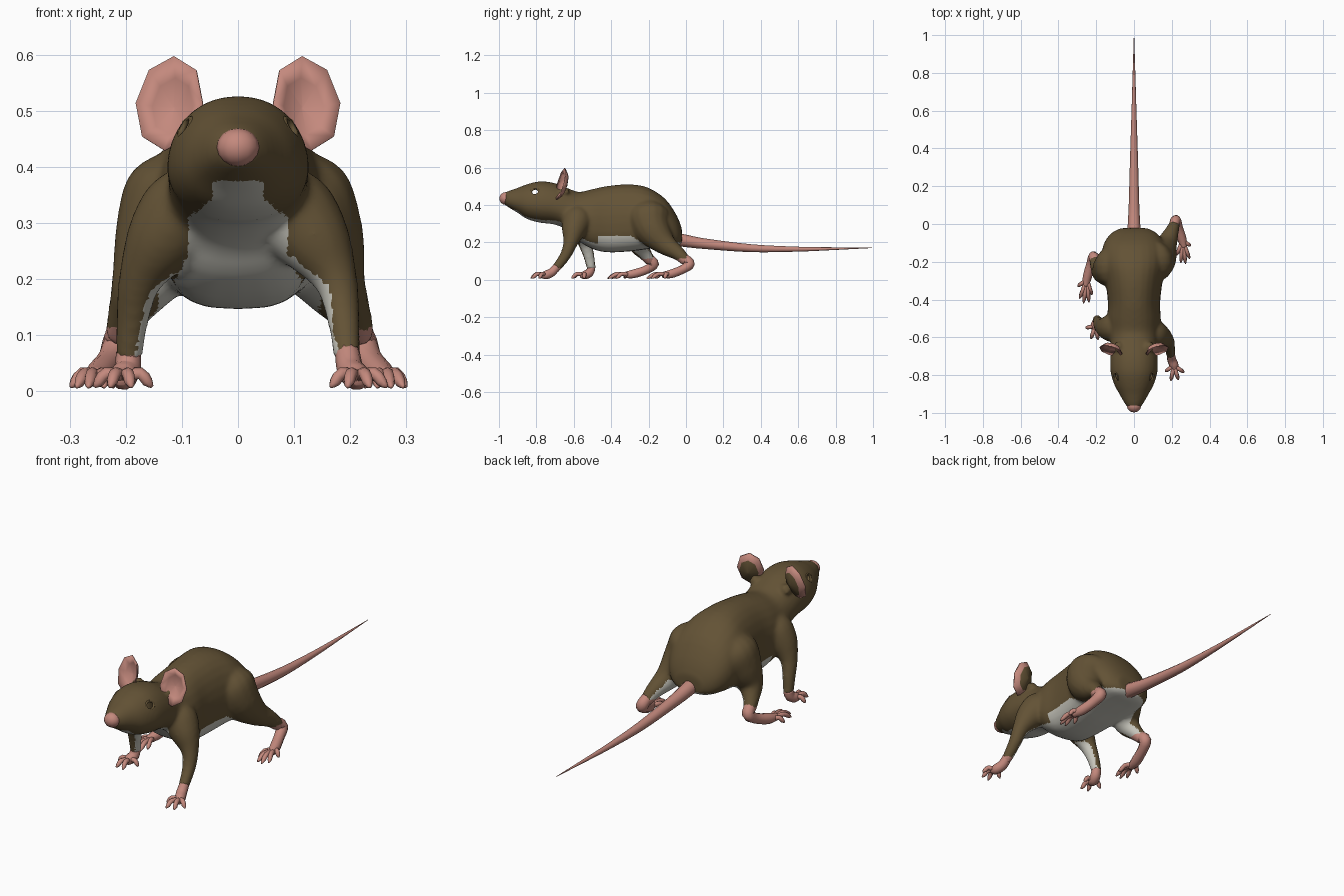
import bpy, bmesh, math
from mathutils import Vector

if "Cube" in bpy.data.objects:
    bpy.data.objects.remove(bpy.data.objects["Cube"])


def material(name, color):
    m = bpy.data.materials.new(name)
    m.diffuse_color = (*color, 1)
    m.use_nodes = True
    m.node_tree.nodes["Principled BSDF"].inputs["Base Color"].default_value = m.diffuse_color
    return m


BROWN = material("brown fur", (0.125, 0.085, 0.036))
WHITE = material("pale belly fur", (0.56, 0.55, 0.49))
PINK = material("pink skin", (0.55, 0.25, 0.205))


def smooth(pts, n=4):
    """Catmull-Rom interpolation of equal-length tuples."""
    p = [pts[0]] + list(pts) + [pts[-1]]
    out = []
    for i in range(1, len(p) - 2):
        for k in range(n):
            t = k / n
            out.append(tuple(0.5 * (2 * b + (c - a) * t + (2 * a - 5 * b + 4 * c - d) * t * t
                                    + (3 * b - a - 3 * c + d) * t ** 3)
                             for a, b, c, d in zip(p[i - 1], p[i], p[i + 1], p[i + 2])))
    return out + [tuple(pts[-1])]


def skin(bm, rings):
    """Bridge rings of points into a closed skin."""
    vs = [[bm.verts.new(c) for c in r] for r in rings]
    n = len(vs[0])
    for a, b in zip(vs, vs[1:]):
        for i in range(n):
            bm.faces.new((a[i], a[(i + 1) % n], b[(i + 1) % n], b[i]))
    bm.faces.new(vs[0][::-1])
    bm.faces.new(vs[-1])


def tube(bm, pts, seg=12, n=4, ref=(1, 0, 0)):
    """Round tube through (x, y, z, radius) points."""
    pts = smooth(pts, n)
    rings = []
    for i, p in enumerate(pts):
        t = (Vector(pts[min(i + 1, len(pts) - 1)][:3]) - Vector(pts[max(i - 1, 0)][:3])).normalized()
        a = Vector(ref)
        a = (a - t * a.dot(t)).normalized()
        b = t.cross(a)
        rings.append([Vector(p[:3]) + (a * math.cos(w) + b * math.sin(w)) * p[3]
                      for w in (2 * math.pi * k / seg for k in range(seg))])
    skin(bm, rings)


def finish(bm, name, mats):
    bmesh.ops.recalc_face_normals(bm, faces=bm.faces[:])
    for f in bm.faces:
        f.smooth = True
    me = bpy.data.meshes.new(name)
    bm.to_mesh(me)
    bm.free()
    for m in mats:
        me.materials.append(m)
    ob = bpy.data.objects.new(name, me)
    bpy.context.collection.objects.link(ob)
    return ob


# Torso and head: sections as (y, top, bottom, half width)
SECTIONS = [(-0.975, .463, .405, .030), (-0.95, .475, .388, .050), (-0.90, .492, .358, .078),
            (-0.85, .511, .325, .105), (-0.78, .527, .305, .125), (-0.70, .517, .295, .126),
            (-0.62, .485, .258, .124), (-0.57, .470, .205, .134), (-0.50, .485, .165, .142),
            (-0.42, .502, .147, .138), (-0.30, .511, .152, .152), (-0.20, .492, .165, .172),
            (-0.11, .432, .175, .162), (-0.05, .345, .180, .122), (-0.022, .275, .195, .070)]
bm = bmesh.new()
rings = []
for y, top, bot, w in smooth(SECTIONS, 3):
    zc = bot + 0.43 * (top - bot)
    flat = min(1, max(0, (y + .62) / .12))      # torso underside is flatter than the head's
    ring = []
    for k in range(28):
        a = 2 * math.pi * k / 28
        s, c = math.sin(a), math.cos(a)
        e = 0.92 if s > 0 else 0.92 - .27 * flat
        h = s * (top - zc) if s > 0 else -abs(s) ** (1 - .2 * flat) * (zc - bot)
        ring.append((w * math.copysign(abs(c) ** e, c), y, zc + h))
    rings.append(ring)
skin(bm, rings)

# Walking legs with rounded tops, fused into the torso
LEGS = [
    [(.04, -.56, .39, .02), (.055, -.57, .365, .055), (.095, -.582, .32, .079), (.138, -.60, .265, .066),
     (.174, -.617, .20, .040), (.188, -.645, .13, .030), (.195, -.70, .055, .024)],
    [(-.04, -.55, .39, .02), (-.055, -.55, .365, .055), (-.095, -.55, .32, .079), (-.138, -.55, .265, .066),
     (-.174, -.54, .20, .040), (-.188, -.52, .13, .030), (-.195, -.505, .055, .024)],
    [(.04, -.21, .42, .02), (.055, -.205, .395, .07), (.092, -.20, .335, .114), (.133, -.175, .265, .097),
     (.17, -.11, .19, .060), (.20, -.04, .14, .038), (.217, .005, .095, .028)],
    [(-.04, -.22, .42, .02), (-.055, -.22, .395, .07), (-.092, -.225, .335, .114), (-.131, -.24, .265, .096),
     (-.17, -.25, .19, .060), (-.195, -.22, .14, .038), (-.212, -.185, .095, .028)]]
for leg in LEGS:
    tube(bm, leg, 16)
# Ear stems
for s in (-1, 1):
    tube(bm, [(s * .06, -.665, .45, .035), (s * .095, -.640, .485, .022)], 12)

src = finish(bm, "fur_source", [BROWN, WHITE, PINK])
mod = src.modifiers.new("fuse", 'REMESH')
mod.mode = 'VOXEL'
mod.voxel_size = 0.0085
mod = src.modifiers.new("relax", 'SMOOTH')
mod.factor = 0.5
mod.iterations = 10
fused = bpy.data.meshes.new_from_object(
    src.evaluated_get(bpy.context.evaluated_depsgraph_get()))
bpy.data.objects.remove(src)
bm = bmesh.new()
bm.from_mesh(fused)

# Open eye sockets: octagon cut sideways through both cheeks
EY, EZ = -0.807, 0.470
for i in range(8):
    a = math.pi * (i + 0.5) / 4
    near = [f for f in bm.faces if abs(f.calc_center_median().y - EY) < .05
            and abs(f.calc_center_median().z - EZ) < .04]
    geom = set(near)
    for f in near:
        geom.update(f.edges)
        geom.update(f.verts)
    bmesh.ops.bisect_plane(bm, geom=list(geom), dist=1e-6, plane_no=(0, math.cos(a), math.sin(a)),
                           plane_co=(0, EY + .019 * math.cos(a), EZ + .014 * math.sin(a)))


def in_eye(c):
    return abs(c.x) > .03 and all(
        (c.y - EY - .019 * math.cos(a)) * math.cos(a) + (c.z - EZ - .014 * math.sin(a)) * math.sin(a) < 0
        for a in (math.pi * (i + 0.5) / 4 for i in range(8)))


bmesh.ops.delete(bm, geom=[f for f in bm.faces if in_eye(f.calc_center_median())], context='FACES')

# Fur colours: pale throat, belly and inner legs; pink ankles
bm.normal_update()
for f in bm.faces:
    c = f.calc_center_median()
    x, y, z = abs(c.x), c.y, c.z
    inward = f.normal.x * math.copysign(1, c.x) < -0.5 and f.normal.z < .2
    f.material_index = 0
    if y < -0.57 and z < .375 and x < min(.088, .045 + max(0, .345 - z) * 1.2):
        f.material_index = 1
    elif y < -.47 and z < .24:
        f.material_index = 1 if x < .09 + (.24 - z) * .55 or inward else 0
    elif y >= -.47 and z < (.235 if y < -.12 else .20) and (x < .145 or inward):
        f.material_index = 1
    if x > .15 and z < (.062 if y < -.4 else .112):
        f.material_index = 2
finish(bm, "body", [BROWN, WHITE, PINK])

# Eyelids
for s in (-1, 1):
    bpy.ops.mesh.primitive_torus_add(major_radius=.022, minor_radius=.006, major_segments=16,
                                     minor_segments=6, location=(s * .092, EY, EZ),
                                     rotation=(0, s * math.radians(62), s * math.radians(-15)))
    ob = bpy.context.object
    ob.name = "eyelid"
    ob.scale = (.85, 1, 1)
    ob.data.materials.append(BROWN)
    bpy.ops.object.shade_smooth()

# Nose
bpy.ops.mesh.primitive_uv_sphere_add(segments=12, ring_count=8, radius=1, location=(0, -.964, .435))
ob = bpy.context.object
ob.name = "nose"
ob.scale = (.038, .034, .034)
ob.data.materials.append(PINK)
bpy.ops.object.shade_smooth()

# Cupped ears: front bowl pink, back bowl brown with a pink rim
for s in (-1, 1):
    bm = bmesh.new()
    centre = Vector((s * .123, -.672, .514))
    u = Vector((s * .95, .28, 0)).normalized()
    v = Vector((s * -.10, .25, .96)).normalized()
    n = Vector((s * .27, -.93, .25)).normalized()
    rings = []
    for r, d in ((.03, -.032), (.6, -.022), (1, 0), (1, -.006), (.72, -.026), (.03, -.040)):
        rings.append([centre + u * .062 * r * math.cos(a) + v * .087 * r * math.sin(a) + n * d
                      for a in (2 * math.pi * k / 8 for k in range(8))])
    skin(bm, rings)
    for i, f in enumerate(bm.faces):
        f.material_index = 1 if 32 <= i < 40 or i == len(bm.faces) - 1 else 0
    ob = finish(bm, "ear", [PINK, BROWN])


# Paws: ankle-to-palm tube plus fanned toes
def paw(name, path, root, tips):
    bm = bmesh.new()
    tube(bm, path, 10)
    for tx, ty in tips:
        rx = root[0] + (tx - root[0]) * .2
        ry = root[1] + (ty - root[1]) * .2
        tube(bm, [(rx, ry, .028, .012), ((rx + tx) / 2, (ry + ty) / 2, .032, .011),
                  (rx + (tx - rx) * .8, ry + (ty - ry) * .8, .017, .010),
                  (tx, ty, .008, .003)], 7, 2, (0, 0, 1))
    finish(bm, name, [PINK])


paw("front_paw_forward",
    [(.195, -.69, .07, .022), (.20, -.718, .040, .024), (.212, -.75, .026, .024), (.215, -.775, .025, .014)],
    (.212, -.75), [(.165, -.78), (.195, -.83), (.235, -.825), (.265, -.785)])
paw("front_paw_back",
    [(-.195, -.505, .07, .022), (-.197, -.515, .040, .024), (-.205, -.54, .026, .024), (-.208, -.565, .025, .014)],
    (-.205, -.54), [(-.153, -.545), (-.19, -.612), (-.228, -.608), (-.256, -.55)])
paw("hind_paw_back",
    [(.212, -.008, .115, .026), (.221, .020, .085, .028), (.235, -.02, .055, .024),
     (.254, -.08, .032, .024), (.265, -.125, .026, .016)],
    (.257, -.09), [(.226, -.165), (.248, -.205), (.273, -.21), (.295, -.185), (.300, -.115)])
paw("hind_paw_forward",
    [(-.207, -.198, .115, .026), (-.214, -.172, .085, .028), (-.228, -.21, .055, .024),
     (-.247, -.28, .032, .024), (-.257, -.33, .026, .016)],
    (-.25, -.295), [(-.222, -.375), (-.238, -.415), (-.267, -.42), (-.288, -.395), (-.298, -.33)])

# Tail
bm = bmesh.new()
tube(bm, [(0, -.06, .218, .035), (0, 0, .208, .033), (0, .1, .193, .028), (0, .35, .169, .021),
          (0, .6, .164, .013), (0, .8, .167, .007), (0, .995, .171, .001)], 12)
finish(bm, "tail", [PINK])
